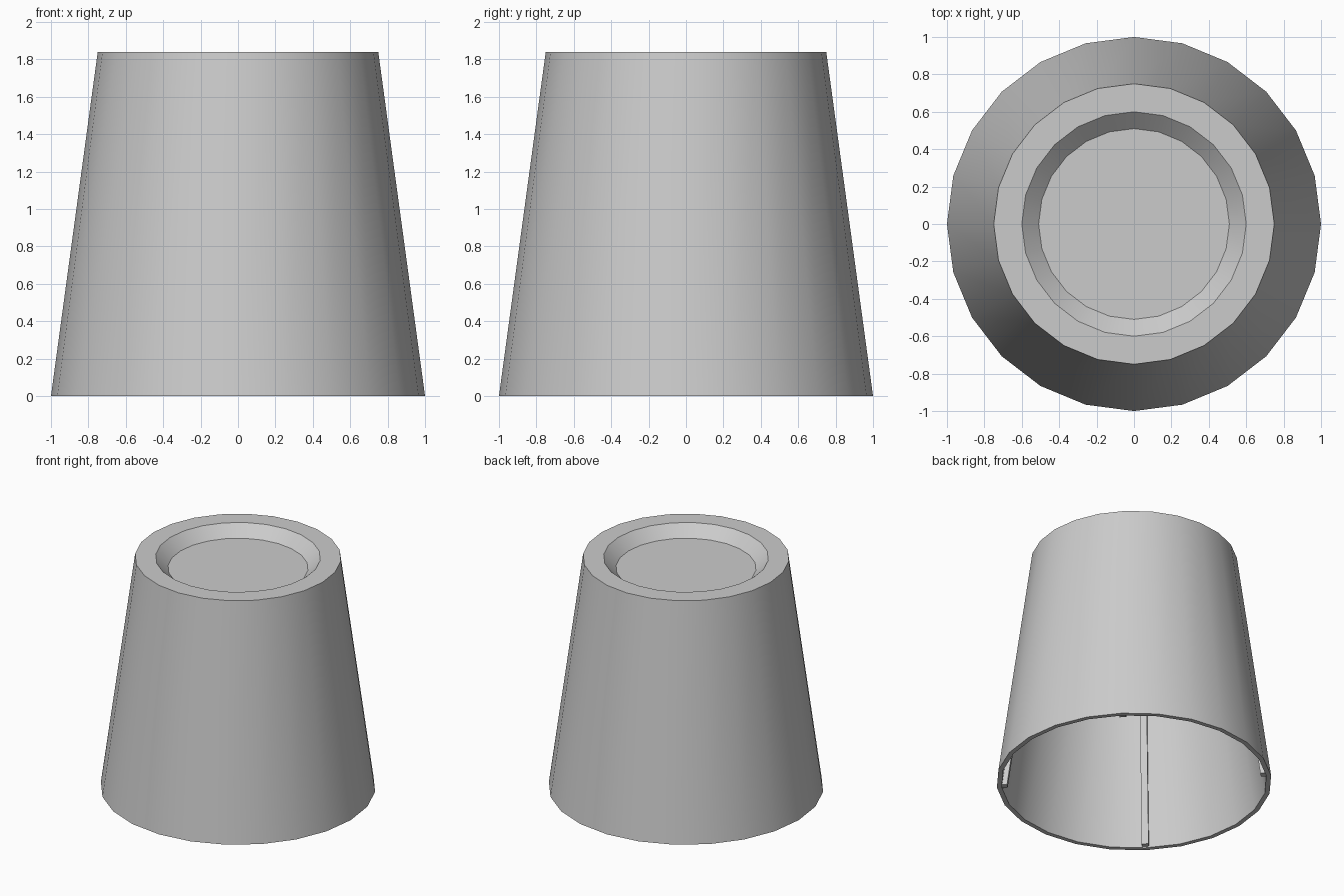
import bpy, bmesh, math
from mathutils import Matrix

SIDES = 24
HEIGHT = 1.84
WALL = 0.035
CEILING = 1.72   # underside of the closed end

cube = bpy.data.objects.get("Cube")
if cube:
    bpy.data.objects.remove(cube, do_unlink=True)

grey = bpy.data.materials.new("plain grey")
grey.use_nodes = True
colour = (0.6, 0.6, 0.6, 1)
grey.diffuse_color = colour
grey.node_tree.nodes["Principled BSDF"].inputs["Base Color"].default_value = colour


def outer_radius(z):
    return 1 - 0.25 * z / HEIGHT


def inner_radius(z):
    return outer_radius(z) - WALL


def finish(bm, name):
    bmesh.ops.recalc_face_normals(bm, faces=bm.faces)
    mesh = bpy.data.meshes.new(name)
    bm.to_mesh(mesh)
    bm.free()
    mesh.materials.append(grey)
    obj = bpy.data.objects.new(name, mesh)
    bpy.context.collection.objects.link(obj)
    return obj


# Tapered cup body: rings from the inner ceiling, round the rim, to the recessed top
profile = [(inner_radius(CEILING), CEILING), (inner_radius(0), 0),
           (outer_radius(0), 0), (outer_radius(HEIGHT), HEIGHT),
           (0.60, HEIGHT), (0.51, HEIGHT - 0.085)]
bm = bmesh.new()
rings = []
for r, z in profile:
    angles = [math.tau * i / SIDES for i in range(SIDES)]
    rings.append([bm.verts.new((r * math.cos(a), r * math.sin(a), z)) for a in angles])
for low, high in zip(rings, rings[1:]):
    for i in range(SIDES):
        j = (i + 1) % SIDES
        bm.faces.new((low[i], low[j], high[j], high[i]))
bm.faces.new(rings[0])
bm.faces.new(rings[-1])
body = finish(bm, "cup_body")
bpy.context.view_layer.objects.active = body
body.select_set(True)
bpy.ops.object.shade_smooth_by_angle(angle=math.radians(30))
body.select_set(False)

# Four slim ribs that follow the slope of the inner wall
for n, name in enumerate(("back_left", "back_right", "front_right", "front_left")):
    bm = bmesh.new()
    bmesh.ops.create_cube(bm, size=1)
    for v in bm.verts:
        z = 0.01 if v.co.z < 0 else CEILING
        r = inner_radius(z) + (0.01 if v.co.x > 0 else -0.04)
        v.co = (r, v.co.y * 0.05, z)
    turn = Matrix.Rotation(math.radians(45 + 90 * n), 4, "Z")
    bmesh.ops.transform(bm, matrix=turn, verts=bm.verts)
    finish(bm, name + "_rib")
